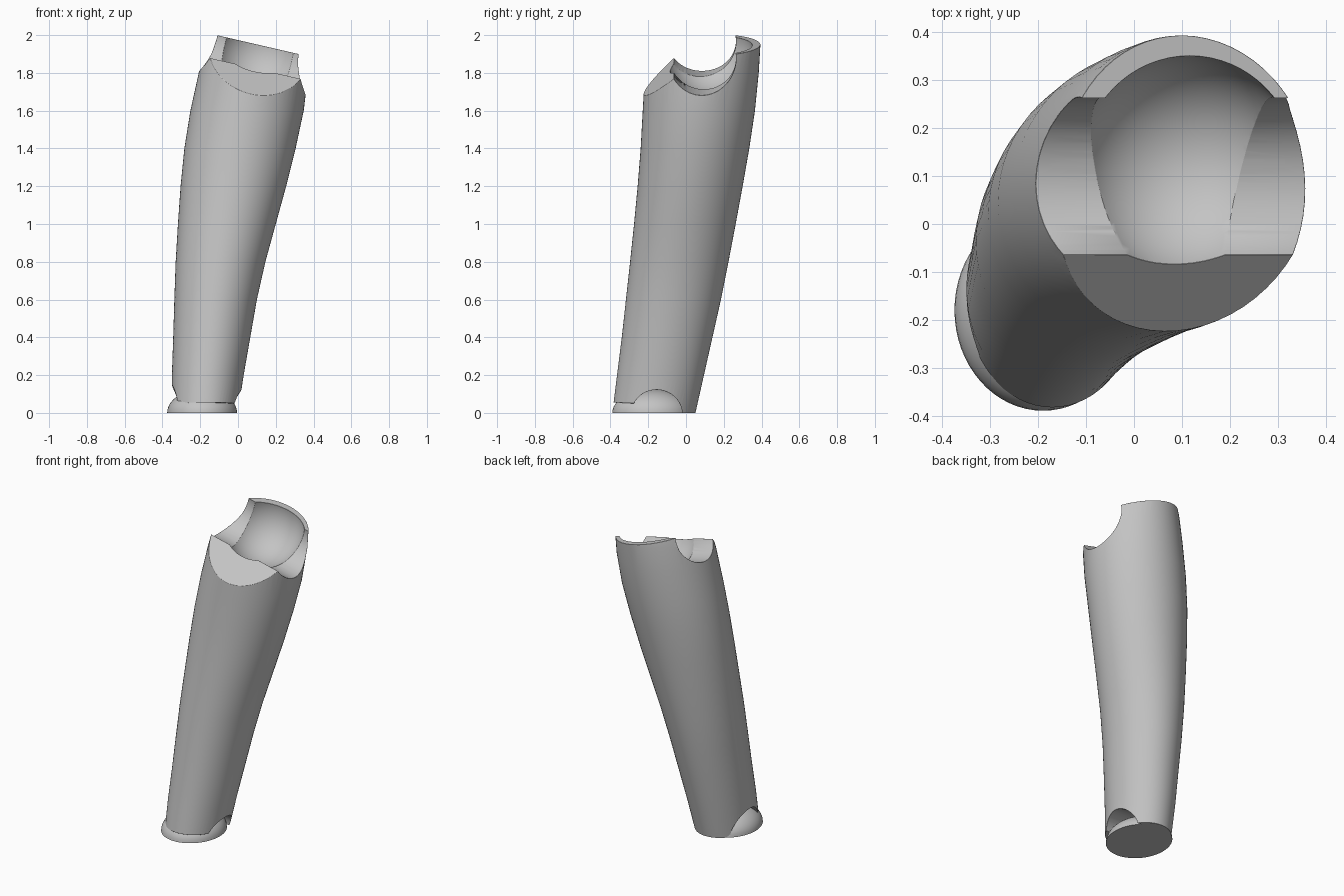
import bpy, bmesh, math
from mathutils import Matrix, Vector

if "Cube" in bpy.data.objects:
    bpy.data.objects.remove(bpy.data.objects["Cube"])

grey = bpy.data.materials.new("plain grey")
grey.use_nodes = True
COLOUR = (0.55, 0.55, 0.55, 1)
grey.diffuse_color = COLOUR
grey.node_tree.nodes["Principled BSDF"].inputs["Base Color"].default_value = COLOUR


def make(name, bm, matrix=None):
    bmesh.ops.recalc_face_normals(bm, faces=bm.faces)
    mesh = bpy.data.meshes.new(name)
    bm.to_mesh(mesh)
    bm.free()
    mesh.materials.append(grey)
    ob = bpy.data.objects.new(name, mesh)
    bpy.context.collection.objects.link(ob)
    if matrix:
        ob.matrix_world = matrix
    return ob


def loft(name, rings, matrix=None):
    """Skin a list of point rings and cap both ends."""
    bm = bmesh.new()
    loops = [[bm.verts.new(p) for p in ring] for ring in rings]
    n = len(loops[0])
    for a, b in zip(loops, loops[1:]):
        for i in range(n):
            j = (i + 1) % n
            bm.faces.new((a[i], a[j], b[j], b[i]))
    bm.faces.new(loops[0])
    bm.faces.new(loops[-1])
    return make(name, bm, matrix)


def ellipse(x0, x1, y0, y1, z, n=64):
    return [((x0 + x1) / 2 + (x1 - x0) / 2 * math.cos(t),
             (y0 + y1) / 2 + (y1 - y0) / 2 * math.sin(t), z)
            for t in (2 * math.pi * i / n for i in range(n))]


def lathe_x(name, profile, matrix, n=64):
    """Revolve (x, radius) pairs about the local x axis."""
    return loft(name, [[(x, r * math.cos(2 * math.pi * i / n),
                         r * math.sin(2 * math.pi * i / n)) for i in range(n)]
                       for x, r in profile], matrix)


def extrude_x(name, outline, half, matrix):
    return loft(name, [[(x, y, z) for y, z in outline] for x in (-half, half)], matrix)


def cut(ob, cutter):
    cutter.hide_render = True
    mod = ob.modifiers.new(cutter.name, "BOOLEAN")
    mod.operation, mod.solver, mod.object = "DIFFERENCE", "EXACT", cutter
    bpy.context.view_layer.objects.active = ob
    bpy.ops.object.modifier_apply(modifier=mod.name)
    bpy.data.objects.remove(cutter)


def smooth(ob, angle):
    bpy.ops.object.select_all(action="DESELECT")
    ob.select_set(True)
    bpy.context.view_layer.objects.active = ob
    bpy.ops.object.shade_smooth_by_angle(angle=math.radians(angle))


# Shin: elliptical sections as height, left, right, front, back
SECTIONS = [
    (0.0, -0.35, 0.0, -0.39, 0.05),
    (0.2, -0.35, 0.03, -0.365, 0.095),
    (0.4, -0.343, 0.065, -0.34, 0.14),
    (0.6, -0.337, 0.10, -0.318, 0.185),
    (0.8, -0.33, 0.145, -0.296, 0.225),
    (1.0, -0.318, 0.20, -0.275, 0.263),
    (1.2, -0.304, 0.255, -0.256, 0.30),
    (1.4, -0.284, 0.305, -0.24, 0.335),
    (1.6, -0.252, 0.348, -0.229, 0.365),
    (1.8, -0.208, 0.372, -0.218, 0.385),
    (1.95, -0.17, 0.372, -0.20, 0.394),
    (2.15, -0.10, 0.36, -0.17, 0.394),
]
shin = loft("shin", [ellipse(*s[1:], s[0]) for s in SECTIONS])

# Knee: sloping rim, hinge channel with flared ends and ball socket
knee = Matrix.Translation((0.1, 0.1, 1.92)) @ Matrix.Rotation(math.radians(13), 4, "Y")
cut(shin, extrude_x("rim_cutter", [(0.6, 0.03), (-0.02, 0.03), (-0.14, -0.075),
                                   (-0.6, -0.47), (-0.6, 0.5), (0.6, 0.5)], 0.7, knee))
hinge = knee @ Matrix.Translation((0, -0.015, 0.005))
cut(shin, lathe_x("hinge_cutter", [(-0.6, 0.18), (0.6, 0.18)], hinge))
bm = bmesh.new()
bmesh.ops.create_uvsphere(bm, u_segments=64, v_segments=32, radius=0.233)
cut(shin, make("socket_cutter", bm, knee @ Matrix.Translation((0.01, 0.02, 0))))

# Ankle: arched side openings and a raised front hem
ankle = Matrix.Translation((-0.17, -0.155, 0)) @ Matrix.Rotation(math.radians(4), 4, "Y")
cut(shin, lathe_x("arch_cutter", [(-0.4, 0.135), (0.4, 0.135)], ankle))
cut(shin, extrude_x("hem_cutter", [(-0.6, -0.1), (-0.16, -0.1), (-0.16, 0.045),
                                   (-0.6, 0.065)], 0.8, Matrix.Identity(4)))

# Narrow chamfer along the cut edges
bm = bmesh.new()
bm.from_mesh(shin.data)
bmesh.ops.remove_doubles(bm, verts=bm.verts, dist=0.0008)
bmesh.ops.dissolve_degenerate(bm, dist=0.0005, edges=bm.edges)
bm.to_mesh(shin.data)
bm.free()
bevel = shin.modifiers.new("chamfer", "BEVEL")
bevel.width, bevel.segments = 0.016, 1
bevel.limit_method, bevel.angle_limit = "ANGLE", math.radians(40)
smooth(shin, 32)

# Ankle ball: flattened dome with a flat base
dome = [ellipse(-0.19 - 0.185 * c, -0.19 + 0.185 * c, -0.18 - 0.21 * c, -0.18 + 0.21 * c, 0.125 * s)
        for c, s in ((math.cos(a), math.sin(a))
                     for a in (math.radians(8 * k) for k in range(12)) if a < 1.56)]
ball = loft("ankle_ball", dome)
smooth(ball, 40)
